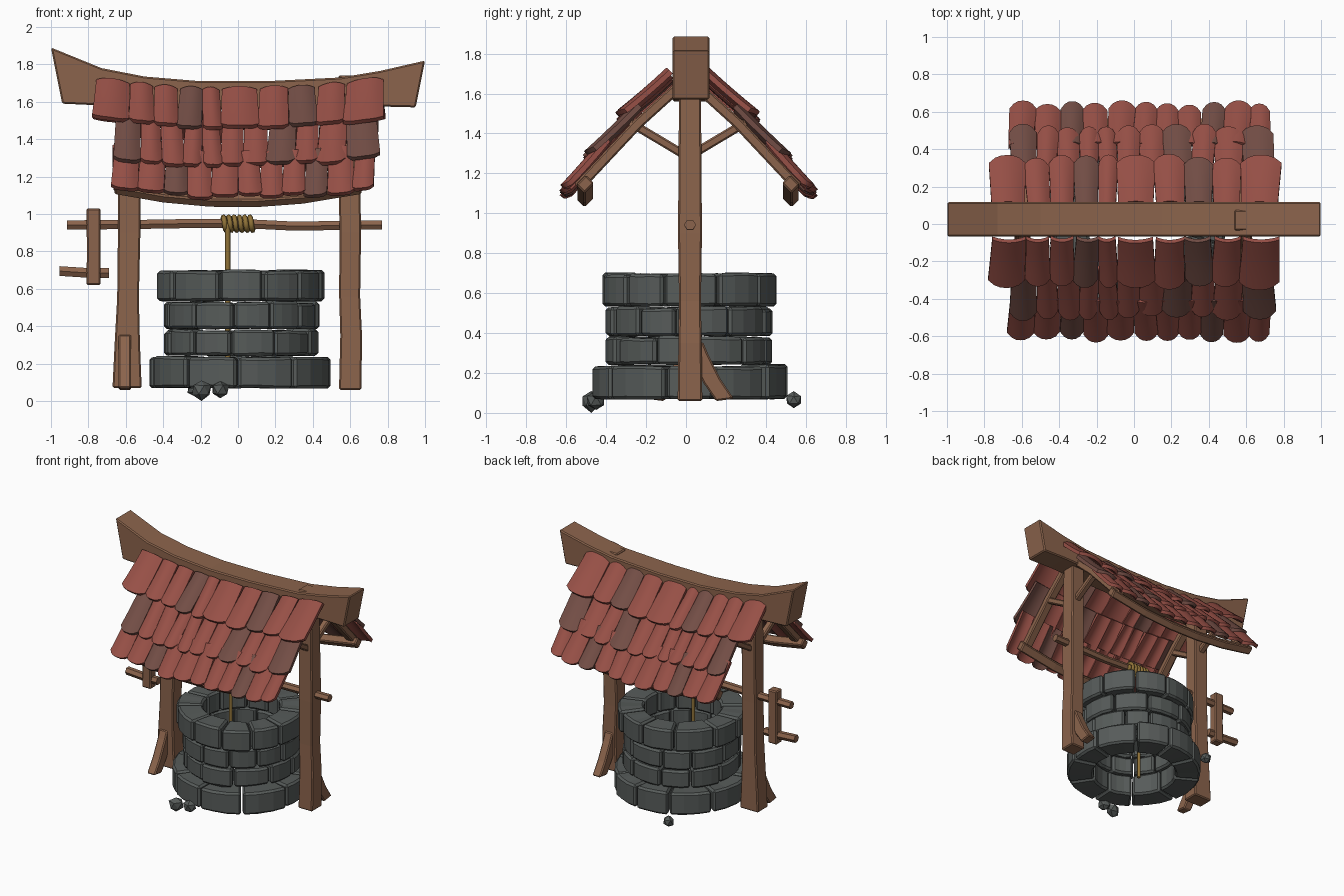
import bpy, bmesh, math, random
from mathutils import Vector as V

if "Cube" in bpy.data.objects:
    bpy.data.objects.remove(bpy.data.objects["Cube"])

random.seed(7)


def material(name, rgb):
    m = bpy.data.materials.new(name)
    m.diffuse_color = (*rgb, 1)
    m.use_nodes = True
    m.node_tree.nodes["Principled BSDF"].inputs["Base Color"].default_value = m.diffuse_color
    return m


WOOD = material("brown wood", (0.26, 0.127, 0.072))
STONE = material("grey stone", (0.095, 0.106, 0.102))
RED = material("red tile", (0.31, 0.08, 0.062))
DULL = material("dull brown tile", (0.17, 0.075, 0.06))
ROPE = material("straw rope", (0.28, 0.17, 0.04))
X, Y, Z = V((1, 0, 0)), V((0, 1, 0)), V((0, 0, 1))


def finish(name, bm, *mats):
    bmesh.ops.recalc_face_normals(bm, faces=bm.faces)
    me = bpy.data.meshes.new(name)
    bm.to_mesh(me)
    bm.free()
    for m in mats:
        me.materials.append(m)
    ob = bpy.data.objects.new(name, me)
    bpy.context.collection.objects.link(ob)
    return ob


def loft(name, sections, sides=4, bevel=0.008, mat=WOOD):
    """Skin sections of (centre, half_u, half_v); 4 sides gives a squared timber."""
    bm = bmesh.new()
    rings = []
    for c, u, v in sections:
        if sides == 4:
            co = [(-1, -1), (1, -1), (1, 1), (-1, 1)]
        else:
            co = [(math.cos(math.tau * i / sides), math.sin(math.tau * i / sides)) for i in range(sides)]
        rings.append([bm.verts.new(V(c) + u * a + v * b) for a, b in co])
    for r0, r1 in zip(rings, rings[1:]):
        for i in range(sides):
            j = (i + 1) % sides
            bm.faces.new((r0[i], r0[j], r1[j], r1[i]))
    bm.faces.new(rings[0])
    bm.faces.new(rings[-1])
    ob = finish(name, bm, mat)
    if bevel:
        b = ob.modifiers.new("worn edges", 'BEVEL')
        b.width, b.segments = bevel, 1
        b.limit_method = 'ANGLE'
    return ob


# Ridge beam, sagging with flared ends: x top, z top, x bottom, z bottom
ridge = [(-1, 1.89, -.94, 1.59), (-.73, 1.78, -.72, 1.58), (-.5, 1.735, -.5, 1.57), (-.2, 1.71, -.2, 1.56),
         (.15, 1.71, .15, 1.56), (.55, 1.73, .55, 1.57), (.76, 1.765, .75, 1.575), (1, 1.82, .95, 1.57)]
loft("ridge_beam", [(((a + c) / 2, .025, (b + d) / 2), Y * .092, V(((a - c) / 2, 0, (b - d) / 2)))
                    for a, b, c, d in ridge])

# Posts: z, centre x, half width, half depth
loft("left_post", [((x, .02, z), X * w, Y * d) for z, x, w, d in
     [(.07, -.593, .078, .062), (.3, -.592, .068, .06), (.55, -.588, .058, .058),
      (.9, -.582, .06, .054), (1.65, -.58, .058, .056)]])
loft("right_post", [((x, .02, z), X * w, Y * d) for z, x, w, d in
     [(.06, .60, .06, .062), (.35, .605, .058, .058), (.56, .597, .056, .055),
      (.9, .60, .058, .06), (1.74, .59, .054, .054)]])

# Foot braces, one leaning forward and one backward
for name, x, s in (("left_foot_brace", -.605, -1), ("right_foot_brace", .60, 1)):
    loft(name, [((x, .02 + s * y, z), X * .034, Y * .045 + Z * .006 * s)
                for y, z in ((.175, .065), (.11, .16), (.045, .29), (.02, .35))])

# Roof frame under the tiles
for side, s in (("front", -1), ("back", 1)):
    for end, x in (("left", -.585), ("right", .60)):
        n = V((0, s * .7, .7)) * .026
        loft(f"{side}_{end}_rafter", [((x, .01 + s * y, z), X * .032, n)
             for y, z in ((.04, 1.64), (.25, 1.45), (.55, 1.13))])
        loft(f"{side}_{end}_strut", [((x, .01 + s * y, z), X * .024, V((0, -s * .5, .85)) * .022)
             for y, z in ((.03, 1.30), (.29, 1.455))])
    loft(f"{side}_eave_pole", [((x, .01 + s * .515, 1.075 + .07 * (x / .65) ** 2 - .0), V((0, s * .7, -.7)) * .035,
         V((0, s * .7, .7)) * .03) for x in (-.66, -.4, -.15, .1, .35, .66)])


# Roof tiles: rows of curved plates overlapping down each slope
def tile(bm, x0, x1, top, end, s, mat):
    cx, half = (x0 + x1) / 2, (x1 - x0) / 2 * 1.04
    top, end = V((0, *top)), V((0, *end))
    d = end - top
    n = V((0, -d.z, d.y)).normalized()
    length = random.uniform(.96, 1.06)
    skew, lift = random.uniform(-.018, .018), random.uniform(0, .01)
    layers = []
    for thick in (0, -.026):
        grid = []
        for j in range(5):
            row = []
            for i in range(7):
                a, t = i / 3 - 1, j / 4
                p = top + d * t * length * (1 - .11 * abs(a) ** 3 * t)
                p += n * (.024 * (1 - a * a) + lift + .012 * t * t + thick)
                x = cx + a * half * (.9 + .1 * t) + skew * (t - .5)
                sag = .055 * (1 - min(1, (x / .75) ** 2))
                row.append(bm.verts.new((x, .01 + s * p.y, p.z - sag)))
            grid.append(row)
        layers.append(grid)
    up, lo = layers
    quads = []
    for j in range(4):
        for i in range(6):
            for g in layers:
                quads.append((g[j][i], g[j][i + 1], g[j + 1][i + 1], g[j + 1][i]))
        for i in (0, 6):
            quads.append((up[j][i], up[j + 1][i], lo[j + 1][i], lo[j][i]))
    for i in range(6):
        for j in (0, 4):
            quads.append((up[j][i], up[j][i + 1], lo[j][i + 1], lo[j][i]))
    for q in quads:
        f = bm.faces.new(q)
        f.material_index = mat


rows = [
    ("upper", (.09, 1.715), (.325, 1.495), (3, 7),
     (-.77, -.58, -.45, -.32, -.19, -.09, .11, .27, .42, .57, .78)),
    ("middle", (.245, 1.545), (.485, 1.295), (0, 6, 9),
     (-.66, -.52, -.41, -.29, -.19, -.09, .03, .16, .31, .43, .58, .75)),
    ("lower", (.405, 1.375), (.605, 1.13), (2, 8),
     (-.67, -.53, -.39, -.27, -.14, 0, .12, .24, .36, .48, .62, .73))]
for name, top, end, dull, xs in rows:
    if name == "middle":
        dull = (0, 7, 10)
    for side, s in (("front", -1), ("back", 1)):
        bm = bmesh.new()
        for k, (a, b) in enumerate(zip(xs, xs[1:])):
            tile(bm, a, b, top, end, s, 1 if k in dull else 0)
        ob = finish(f"{side}_{name}_tiles", bm, RED, DULL)
        bpy.ops.object.select_all(action='DESELECT')
        bpy.context.view_layer.objects.active = ob
        ob.select_set(True)
        bpy.ops.object.shade_smooth_by_angle(angle=math.radians(35))

# Well wall: rings of chamfered stone blocks
for name, z0, z1, r_in, r_out, count in (("base", .07, .24, .30, .482, 10), ("second", .243, .383, .29, .412, 11),
                                         ("third", .386, .53, .29, .416, 11), ("rim", .535, .70, .27, .442, 11)):
    bm = bmesh.new()
    cuts = [random.uniform(.8, 1.25) for _ in range(count)]
    total, ang = sum(cuts), random.uniform(0, 1)
    for c in cuts:
        step = math.tau * c / total
        ro = r_out + random.uniform(-.01, .012)
        ztop = z1 + random.uniform(-.008, .003)
        loops = []
        for k in range(4):
            a = ang + .012 + (step - .024) * k / 3
            loops.append([bm.verts.new((.015 + r * math.cos(a), .02 + r * math.sin(a), z + random.uniform(-.003, .003)))
                          for r, z in ((r_in, z0), (ro, z0), (ro, ztop), (r_in, ztop))])
        for l0, l1 in zip(loops, loops[1:]):
            for i in range(4):
                j = (i + 1) % 4
                bm.faces.new((l0[i], l0[j], l1[j], l1[i]))
        bm.faces.new(loops[0])
        bm.faces.new(loops[-1])
        ang += step
    bmesh.ops.recalc_face_normals(bm, faces=bm.faces)
    sharp = [e for e in bm.edges if e.calc_face_angle(0) > math.radians(40)]
    bmesh.ops.bevel(bm, geom=sharp, offset=.014, segments=1, affect='EDGES')
    finish(f"{name}_stone_ring", bm, STONE)

# Loose rubble at the foot of the wall
for i, (x, y, z, r) in enumerate([(-.195, -.475, .06, .055), (-.095, -.45, .06, .052), (-.23, .54, .065, .042)]):
    bm = bmesh.new()
    bmesh.ops.create_icosphere(bm, subdivisions=1, radius=r)
    for v in bm.verts:
        v.co = V((x, y, z)) + v.co * random.uniform(.85, 1.1)
        v.co.z = max(v.co.z, 0.0 if i == 0 else .015)
    finish(f"rubble_{i + 1}", bm, STONE)

# Winding axle and crank
loft("axle", [((x, .02, z), Y * .03, Z * .028) for x, z in
     [(-.915, .942), (-.6, .943), (-.2, .95), (.1, .945), (.3, .935), (.77, .942)]], sides=6, bevel=0)
loft("crank_arm", [((-.772, .02, z), X * w, Y * .035) for z, w in ((.62, .038), (.8, .036), (1.03, .038))])
loft("crank_handle", [((x, .02, z), Y * .03, Z * .03) for x, z in
     ((-.955, .695), (-.8, .685), (-.69, .685))], sides=6, bevel=0)


# Rope: coil on the axle and a hanging length
def rope(name, pts, radius):
    cu = bpy.data.curves.new(name, 'CURVE')
    cu.dimensions = '3D'
    cu.bevel_depth, cu.bevel_resolution, cu.use_fill_caps = radius, 1, True
    sp = cu.splines.new('POLY')
    sp.points.add(len(pts) - 1)
    for p, c in zip(sp.points, pts):
        p.co = (*c, 1)
    cu.materials.append(ROPE)
    ob = bpy.data.objects.new(name, cu)
    bpy.context.collection.objects.link(ob)


turns, n = 6, 72
rope("rope_coil", [(-.085 + .17 * i / n, .02 + .036 * math.cos(math.tau * turns * i / n),
                    .948 + .036 * math.sin(math.tau * turns * i / n)) for i in range(n + 1)], .014)
rope("hanging_rope", [(-.055, -.01, .95), (-.055, -.01, .5), (-.055, -.01, .08)], .014)
